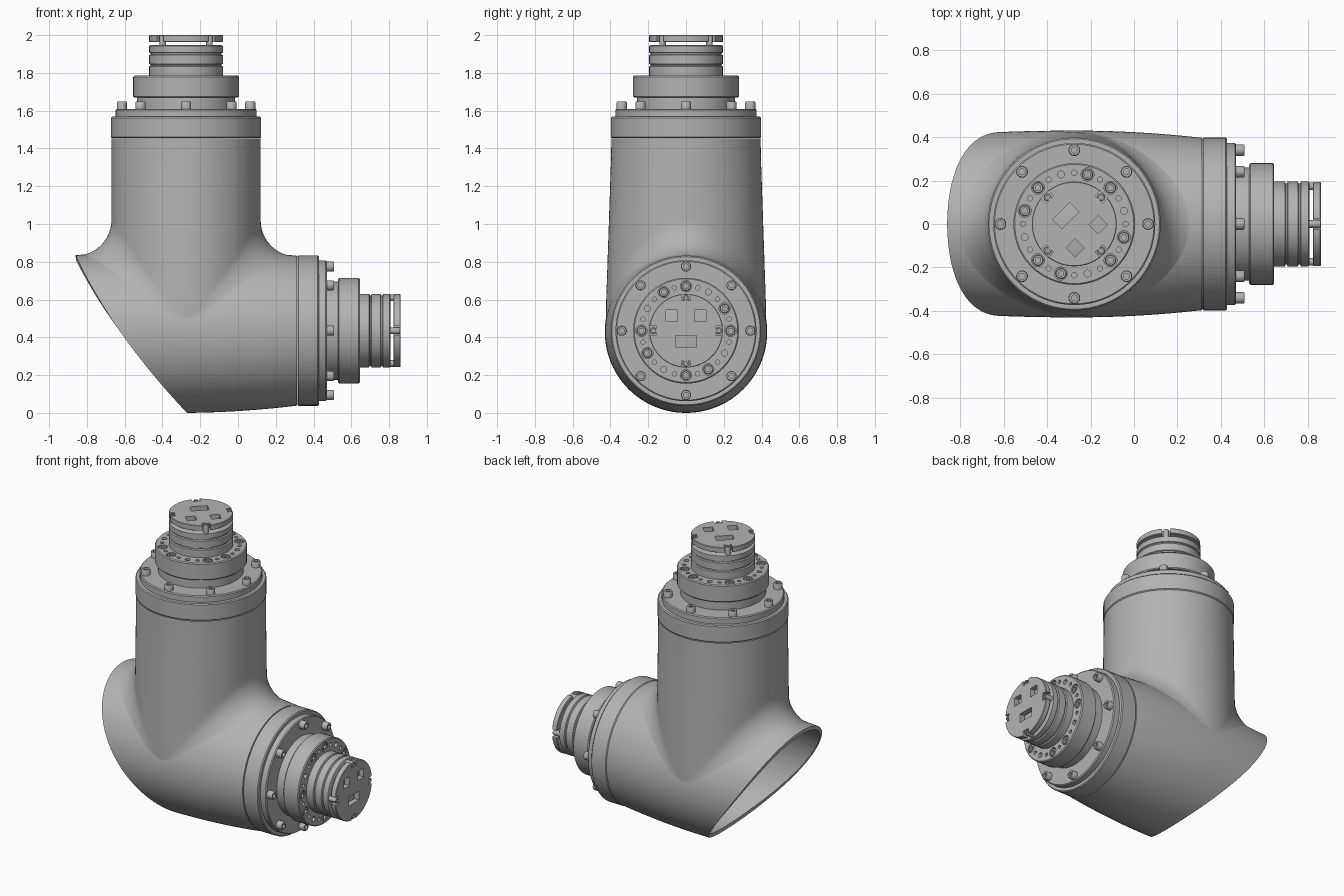
import bpy, bmesh
from math import sin, cos, pi, sqrt, radians
from mathutils import Matrix, Vector

cube = bpy.data.objects.get("Cube")
if cube:
    bpy.data.objects.remove(cube)

GREY = (0.45, 0.45, 0.45, 1)
metal = bpy.data.materials.new("plain_grey")
metal.use_nodes = True
metal.diffuse_color = GREY
metal.node_tree.nodes["Principled BSDF"].inputs["Base Color"].default_value = GREY

AXIS_X = -0.275   # centre of the upright tube
TAU = 2 * pi


def make(name, bm, frame=None):
    mesh = bpy.data.meshes.new(name)
    bm.to_mesh(mesh)
    bm.free()
    mesh.materials.append(metal)
    ob = bpy.data.objects.new(name, mesh)
    bpy.context.collection.objects.link(ob)
    if frame:
        ob.matrix_world = frame
    return ob


def bake(ob):
    """Replace the mesh by its modified result."""
    bpy.context.view_layer.update()
    graph = bpy.context.evaluated_depsgraph_get()
    mesh = bpy.data.meshes.new_from_object(ob.evaluated_get(graph))
    ob.modifiers.clear()
    ob.data = mesh


def add_lathe(bm, profile, seg, at=(0, 0, 0)):
    part = bmesh.new()
    vs = [part.verts.new((r, 0, z)) for r, z in profile]
    es = [part.edges.new(p) for p in zip(vs, vs[1:])]
    bmesh.ops.spin(part, geom=vs + es, cent=(0, 0, 0), axis=(0, 0, 1),
                   angle=TAU, steps=seg, use_duplicate=False)
    bmesh.ops.remove_doubles(part, verts=part.verts, dist=1e-5)
    bmesh.ops.recalc_face_normals(part, faces=part.faces)
    bmesh.ops.translate(part, verts=part.verts, vec=at)
    tmp = bpy.data.meshes.new("tmp")
    part.to_mesh(tmp)
    part.free()
    bm.from_mesh(tmp)
    bpy.data.meshes.remove(tmp)


def lathe(name, profile, frame, seg=72):
    bm = bmesh.new()
    add_lathe(bm, profile, seg)
    return make(name, bm, frame)


def drum(r, z0, z1, c=0.006):
    """Solid cylinder profile with chamfered rims."""
    return [(0, z0), (r - c, z0), (r, z0 + c), (r, z1 - c), (r - c, z1), (0, z1)]


def polar(r, deg, z):
    return Vector((r * cos(radians(deg)), r * sin(radians(deg)), z))


def bolts(name, spots, r, h, frame):
    """Cap screws with a recessed socket."""
    bm = bmesh.new()
    s = r * 0.5
    head = [(0, h * 0.5), (s, h * 0.5), (s, h), (r * 0.88, h), (r, h * 0.88), (r, 0), (0, 0)]
    for p in spots:
        add_lathe(bm, head, 18, p)
    return make(name, bm, frame)


def cut(ob, bm, frame):
    cutter = make("cutter", bm, frame)
    cutter.hide_render = True
    mod = ob.modifiers.new("cut", 'BOOLEAN')
    mod.operation, mod.solver, mod.object = 'DIFFERENCE', 'EXACT', cutter
    bake(ob)
    bpy.data.objects.remove(cutter)


def box(bm, x, y, z, sx, sy, sz, turn=0):
    m = (Matrix.Rotation(radians(turn), 4, 'Z') @ Matrix.Translation((x, y, z))
         @ Matrix.Diagonal((sx, sy, sz, 1)))
    bmesh.ops.create_cube(bm, size=1, matrix=m)


def grid(name, rows, cols, point):
    """Tube skin: rows along it, cols around it."""
    bm = bmesh.new()
    v = [[bm.verts.new(point(i / (rows - 1), TAU * j / cols)) for j in range(cols)]
         for i in range(rows)]
    for i in range(rows - 1):
        for j in range(cols):
            k = (j + 1) % cols
            bm.faces.new((v[i][j], v[i + 1][j], v[i + 1][k], v[i][k]))
    return bm


# --- elbow housing ---
def tube_radius(x):
    u = (x - AXIS_X) / 0.585
    return 0.43 - (0.033 if u > 0 else 0.02) * u * u


def tube_centre(x):
    return 0.43 + 0.005 * (x - AXIS_X) / 0.585


def mouth_x(z):
    t = z / 0.835
    return -0.27 - 0.59 * t - 0.2 * t * (1 - t)


def lying_point(t, a):
    start = -0.5
    for _ in range(12):
        start = mouth_x(tube_centre(start) + tube_radius(start) * cos(a))
    x = start + (0.312 - start) * t
    r = tube_radius(x)
    return (x, r * sin(a), tube_centre(x) + r * cos(a))


def upright_point(t, a):
    fillet = 0.19 * max(abs(cos(a)), 0.04)
    side = 1 if cos(a) >= 0 else -1
    wall = 0.395 * cos(a)
    end_x = AXIS_X + wall + side * fillet
    y = 0.424 * sin(a)
    low = tube_centre(end_x) + sqrt(max(tube_radius(end_x) ** 2 - y * y, 0)) - 0.003
    if t < 0.4:
        x, z = wall, 1.452 + (low + fillet - 1.452) * t / 0.4
    else:
        q = (t - 0.4) / 0.6 * pi / 2
        x = wall + side * fillet * (1 - cos(q))
        z = low + fillet * (1 - sin(q))
    width = 0.395 + 0.029 * min(max((1.4 - z) / 0.85, 0), 1)
    return (AXIS_X + x, width * sin(a), z)


bm = grid("lying_tube", 48, 96, lying_point)
inside = [f for f in bm.faces if f.calc_center_median().z > 0.43
          and (f.calc_center_median().xy - Vector((AXIS_X, 0))).length < 0.36]
bmesh.ops.delete(bm, geom=inside, context='FACES')
lying = make("lying_tube", bm)
wall = lying.modifiers.new("wall", 'SOLIDIFY')
wall.thickness, wall.offset = 0.025, -1
bake(lying)
make("upright_tube", grid("upright_tube", 26, 96, upright_point))


# --- coupling, built along its own z and placed twice ---
def coupling(tag, frame):
    lathe(tag + "_collar", drum(0.398, 0.004, 0.118), frame)
    lathe(tag + "_flange", drum(0.373, 0.11, 0.16), frame)
    lathe(tag + "_neck", drum(0.26, 0.15, 0.23), frame)
    bolts(tag + "_flange_bolts", [polar(0.34, 45 * k, 0.158) for k in range(8)],
          0.027, 0.04, frame)

    # drilled ring with countersunk bolts
    ring = lathe(tag + "_ring", drum(0.28, 0.22, 0.335), frame)
    bolt_angles = (0, 30, 90, 120, 180, 210, 270, 300)
    holes = bmesh.new()
    for deg in range(0, 360, 15):
        r = 0.03 if deg in bolt_angles else 0.016 if deg % 30 == 0 else 0.012
        bmesh.ops.create_cone(holes, cap_ends=True, segments=18, radius1=r, radius2=r,
                              depth=0.06, matrix=Matrix.Translation(polar(0.236, deg, 0.335)))
    cut(ring, holes, frame)
    bolts(tag + "_ring_bolts", [polar(0.236, d, 0.304) for d in bolt_angles],
          0.025, 0.03, frame)

    # grooved stub
    stub = [(0, 0.33)]
    for z0, z1 in ((0.33, 0.388), (0.394, 0.448), (0.454, 0.497)):
        stub += [(0.187, z0), (0.195, z0 + 0.004), (0.195, z1 - 0.004), (0.187, z1)]
    lathe(tag + "_stub", stub + [(0, 0.497)], frame)

    # slotted end disc
    disc = lathe(tag + "_end_disc", drum(0.195, 0.514, 0.55, 0.003), frame)
    slots = bmesh.new()
    for side in (-1, 1):
        box(slots, side * 0.075, 0.08, 0.53, 0.06, 0.06, 0.1)
    box(slots, 0, -0.055, 0.53, 0.11, 0.06, 0.1)
    for k in range(4):
        box(slots, 0.19, 0, 0.53, 0.06, 0.05, 0.1, 90 * k)
    cut(disc, slots, frame)
    bolts(tag + "_end_pegs", [polar(0.174, 90 * k, 0.49) for k in range(4)],
          0.018, 0.058, frame)


coupling("top", Matrix.Translation((AXIS_X, 0, 1.45)) @ Matrix.Rotation(radians(-135), 4, 'Z'))
side_frame = Matrix(((0, 0, 1, 0.31), (1, 0, 0, 0), (0, 1, 0, 0.435), (0, 0, 0, 1)))
coupling("side", side_frame)

# --- smooth shading with sharp edges kept ---
bpy.ops.object.select_all(action='DESELECT')
for ob in bpy.context.collection.objects:
    if ob.type == 'MESH':
        ob.select_set(True)
        bpy.context.view_layer.objects.active = ob
bpy.ops.object.shade_smooth_by_angle(angle=radians(35))
